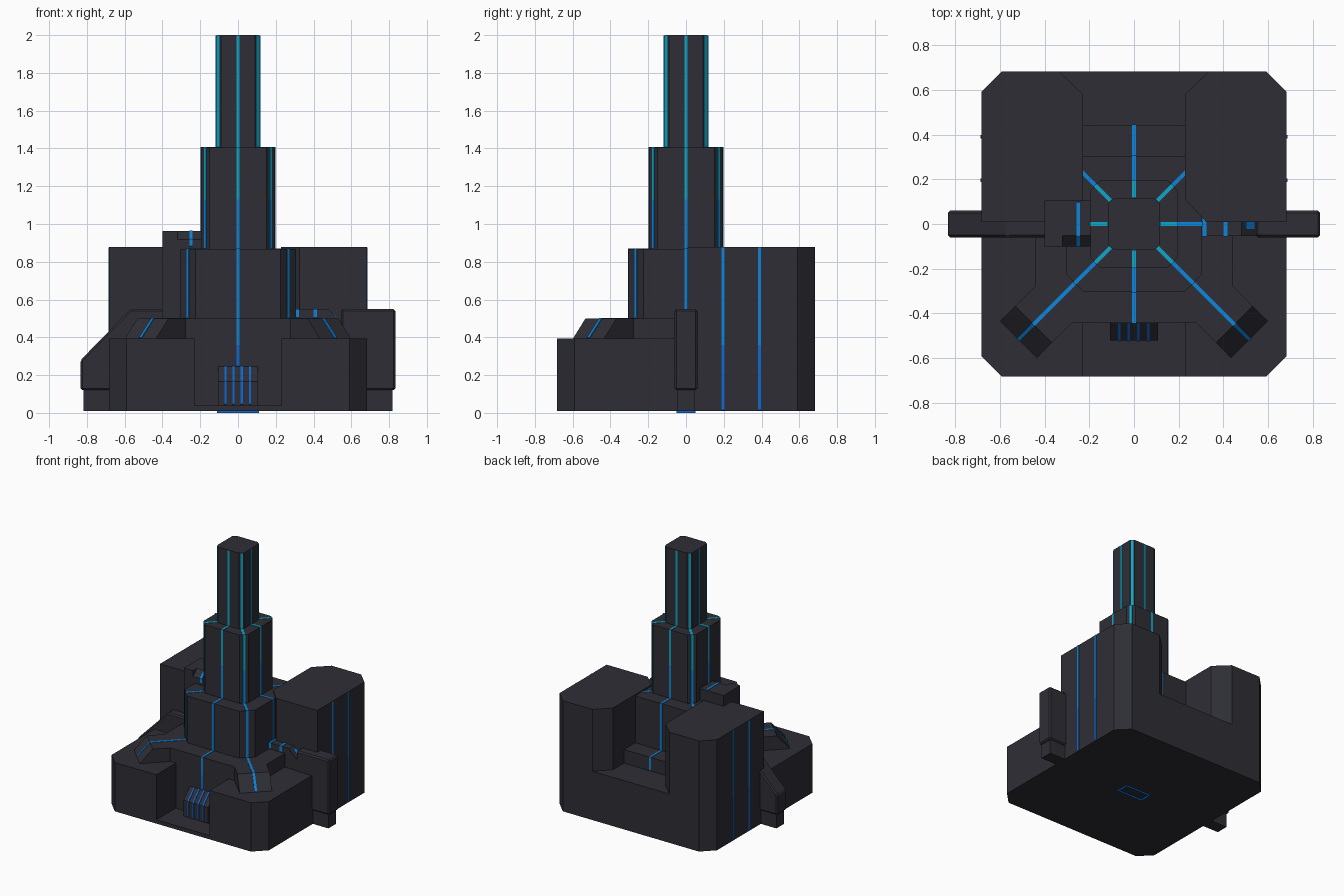
import bpy, bmesh, math
from mathutils import Matrix, Vector

if "Cube" in bpy.data.objects:
    bpy.data.objects.remove(bpy.data.objects["Cube"])


def material(name, rgb):
    m = bpy.data.materials.new(name)
    m.diffuse_color = (*rgb, 1)
    m.use_nodes = True
    m.node_tree.nodes["Principled BSDF"].inputs["Base Color"].default_value = m.diffuse_color
    return m


BODY = material("dark_slate", (0.027, 0.027, 0.036))
GLOW = [material("deep_blue", (0.004, 0.141, 0.66)),
        material("bright_blue", (0.004, 0.235, 0.72)),
        material("cyan", (0.004, 0.38, 0.58))]
CUTS = (0.36, 1.13)   # heights where the glow changes colour


def finish(bm, name, mats):
    bmesh.ops.recalc_face_normals(bm, faces=bm.faces)
    me = bpy.data.meshes.new(name)
    bm.to_mesh(me)
    bm.free()
    for m in mats:
        me.materials.append(m)
    ob = bpy.data.objects.new(name, me)
    bpy.context.collection.objects.link(ob)
    return ob


def extrude(pts, axis, lo, hi):
    """Closed profile extruded along an axis (z: xy, y: xz, x: yz)."""
    place = {"z": lambda a, b, c: (a, b, c),
             "y": lambda a, b, c: (a, c, b),
             "x": lambda a, b, c: (c, a, b)}[axis]
    bm = bmesh.new()
    face = bm.faces.new([bm.verts.new(place(a, b, lo)) for a, b in pts])
    res = bmesh.ops.extrude_face_region(bm, geom=[face])
    verts = [v for v in res["geom"] if isinstance(v, bmesh.types.BMVert)]
    bmesh.ops.translate(bm, verts=verts, vec=Vector(place(0, 0, hi - lo)))
    return bm


def prism(name, pts, axis, lo, hi, mat=BODY):
    return finish(extrude(pts, axis, lo, hi), name, [mat])


def box(name, x0, x1, y0, y1, z0, z1, mat=BODY):
    return prism(name, [(x0, y0), (x1, y0), (x1, y1), (x0, y1)], "z", z0, z1, mat)


def octagon(h, c):
    k = h - c
    return [(-k, -h), (k, -h), (h, -k), (h, k), (k, h), (-k, h), (-h, k), (-h, -k)]


def ribbon(name, pts, degrees, side=0.0, width=0.016, e=0.003):
    """Thin glowing plate along a falling (radius, z) path, turned about z."""
    loop = [(r + e, z + e) for r, z in pts] + [(r - e, z - e) for r, z in reversed(pts)]
    bm = extrude(loop, "y", side - width / 2, side + width / 2)
    for z in CUTS:
        bmesh.ops.bisect_plane(bm, geom=bm.verts[:] + bm.edges[:] + bm.faces[:],
                               plane_co=(0, 0, z), plane_no=(0, 0, 1))
    for f in bm.faces:
        f.material_index = sum(f.calc_center_median().z > z for z in CUTS)
    bm.transform(Matrix.Rotation(math.radians(degrees), 4, "Z"))
    return finish(bm, name, GLOW)


# base: thin slab, then upper body with an entrance recess at the front
B, C, R = 0.683, 0.092, 0.23
prism("base_slab", octagon(B, C), "z", 0.01, 0.04)
k = B - C
prism("base_body", [(-k, -B), (-R, -B), (-R, -0.44), (R, -0.44), (R, -B), (k, -B),
                    (B, -k), (B, k), (k, B), (-k, B), (-B, k), (-B, -k)], "z", 0.04, 0.393)

# stepped tower: half width, chamfer, bottom, top
TIERS = [(0.443, 0.165, 0.04, 0.5), (0.305, 0.08, 0.5, 0.868),
         (0.195, 0.045, 0.868, 1.405), (0.115, 0.024, 1.405, 2.0)]
for i, (h, c, z0, z1) in enumerate(TIERS):
    prism(f"tower_tier_{i + 1}", octagon(h, c), "z", z0, z1)

# rear blocks with glowing side seams
for s, side in ((1, "right"), (-1, "left")):
    outline = [(0.325, 0.008), (B, 0.008), (B, k), (k, B), (0.335, B),
               (0.228, 0.58), (0.228, 0.11)]
    prism(f"rear_block_{side}", [(s * x, y) for x, y in outline], "z", 0.393, 0.878)
    for j, y in enumerate((0.195, 0.39)):
        ribbon(f"rear_block_seam_{side}_{j}", [(B, 0.875), (B, 0.013)],
               0 if s > 0 else 180, s * y)

# diagonal front buttresses
for s, side in ((-45, "right"), (-135, "left")):
    ob = prism(f"buttress_{side}", [(0.3, 0.3), (0.3, 0.5), (0.636, 0.5), (0.73, 0.393), (0.73, 0.3)],
               "y", -0.1165, 0.1165)
    ob.data.transform(Matrix.Rotation(math.radians(s), 4, "Z"))

# side wings, each on a narrower foot
wings = {"right": [(0.545, 0.12), (0.833, 0.12), (0.833, 0.55), (0.545, 0.55)],
         "left": [(-0.833, 0.12), (-0.3, 0.12), (-0.3, 0.55), (-0.568, 0.55), (-0.833, 0.28)]}
for side, pts in wings.items():
    ob = prism(f"wing_{side}", pts, "y", -0.06, 0.06)
    bev = ob.modifiers.new("edge_bevel", "BEVEL")
    bev.width, bev.segments = 0.01, 1
    x0, x1 = (0.57, 0.818) if side == "right" else (-0.818, -0.57)
    box(f"wing_foot_{side}", x0, x1, -0.048, 0.048, 0.01, 0.13)

# conduit from tower to right wing, with glowing bands
prism("conduit", [(0.28, 0.3), (0.28, 0.548), (0.48, 0.548), (0.545, 0.48),
                  (0.56, 0.48), (0.56, 0.3)], "y", -0.053, 0.053)
for j, x in enumerate((0.315, 0.41)):
    ribbon(f"conduit_band_{j}", [(-0.05, 0.548), (0.053, 0.548), (0.053, 0.503)], -90, x, 0.018)
ribbon("conduit_band_end", [(0.498, 0.529), (0.536, 0.489)], 0, 0, 0.045)

# raised housing on the left of the tower
box("housing_outer", -0.4, -0.32, -0.1, 0.105, 0.5, 0.963)
prism("housing_inner", [(-0.1, 0.5), (0.105, 0.5), (0.105, 0.963), (-0.052, 0.963), (-0.1, 0.918)],
      "x", -0.32, -0.19)
ribbon("housing_stripe", [(-0.1, 0.963), (0.052, 0.963), (0.1, 0.918), (0.1, 0.88)], -90, -0.25)

# entrance ramp with four glowing lines
prism("ramp", [(-0.43, 0.04), (-0.43, 0.245), (-0.443, 0.245), (-0.522, 0.165), (-0.522, 0.04)],
      "x", -0.107, 0.107)
for j, x in enumerate((-0.066, -0.023, 0.02, 0.063)):
    ribbon(f"ramp_line_{j}", [(0.443, 0.245), (0.522, 0.165), (0.522, 0.045)], -90, x, 0.011)

# glowing lines running down the tower: straight and diagonal
line = [(0.115, 1.995), (0.115, 1.405), (0.195, 1.405), (0.195, 0.868), (0.305, 0.868), (0.305, 0.5)]
ribbon("tower_line_front", line + [(0.443, 0.5), (0.443, 0.245)], -90)
ribbon("tower_line_back", line + [(0.443, 0.5), (0.443, 0.396)], 90)
ribbon("tower_line_right", line, 0)
ribbon("tower_line_left", line[:3] + [(0.195, 0.87)], 180)
d = [(2 * h - c) / math.sqrt(2) for h, c, _, _ in TIERS]
diag = [(d[3], 1.995), (d[3], 1.405), (d[2], 1.405), (d[2], 0.868), (d[1], 0.868), (d[1], 0.5)]
for a, name in ((-45, "front_right"), (-135, "front_left")):
    ribbon(f"tower_line_{name}", diag + [(0.636, 0.5), (0.73, 0.396)], a, 0, 0.018)
for a, name in ((45, "back_right"), (135, "back_left")):
    ribbon(f"tower_line_{name}", diag, a, 0, 0.018)

# small glowing frame under the base
for s in (-1, 1):
    box(f"under_frame_long_{s}", -0.11, 0.11, s * 0.045 - 0.004, s * 0.045 + 0.004, 0, 0.01, GLOW[0])
    box(f"under_frame_short_{s}", s * 0.106 - 0.004, s * 0.106 + 0.004, -0.041, 0.041, 0, 0.01, GLOW[0])
